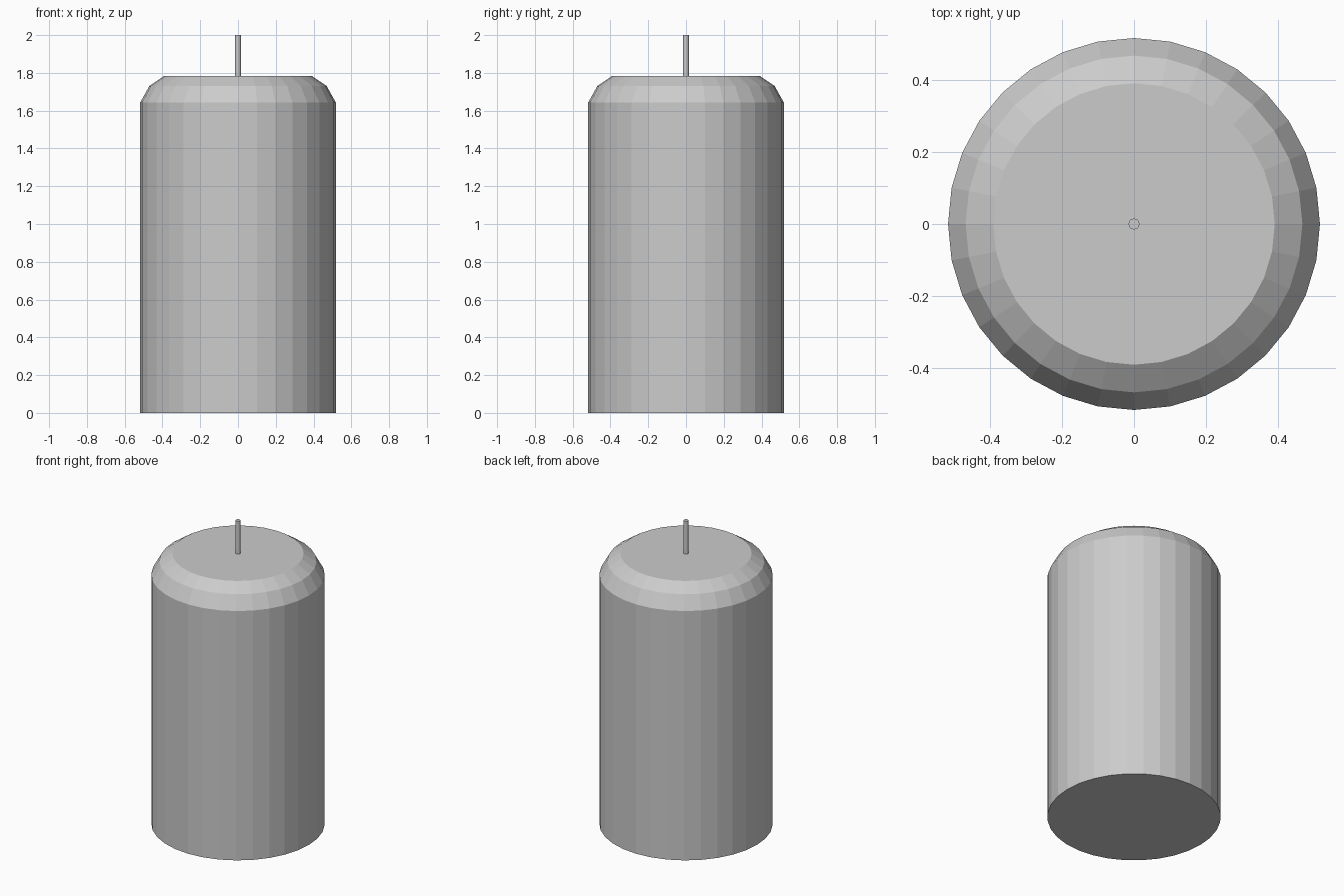
import bpy, bmesh, math

if "Cube" in bpy.data.objects:
    bpy.data.objects.remove(bpy.data.objects["Cube"])

SIDES = 32


def lathe(name, profile):
    """Closed, flat-shaded solid turned around z from (radius, height) points."""
    bm = bmesh.new()
    rings = []
    for r, z in profile:
        rings.append([bm.verts.new((r * math.cos(2 * math.pi * i / SIDES),
                                    r * math.sin(2 * math.pi * i / SIDES), z))
                      for i in range(SIDES)])
    for low, high in zip(rings, rings[1:]):
        for i in range(SIDES):
            j = (i + 1) % SIDES
            bm.faces.new((low[i], low[j], high[j], high[i]))
    bm.faces.new(rings[0][::-1])
    bm.faces.new(rings[-1])
    mesh = bpy.data.meshes.new(name)
    bm.to_mesh(mesh)
    bm.free()
    obj = bpy.data.objects.new(name, mesh)
    bpy.context.collection.objects.link(obj)
    return obj


# Wax body with a two-step rounded shoulder
lathe("candle_body", [(0.518, 0.0), (0.518, 1.643), (0.469, 1.731), (0.392, 1.783)])

# Thin wick standing on the top
lathe("wick", [(0.015, 1.775), (0.015, 2.0)])
